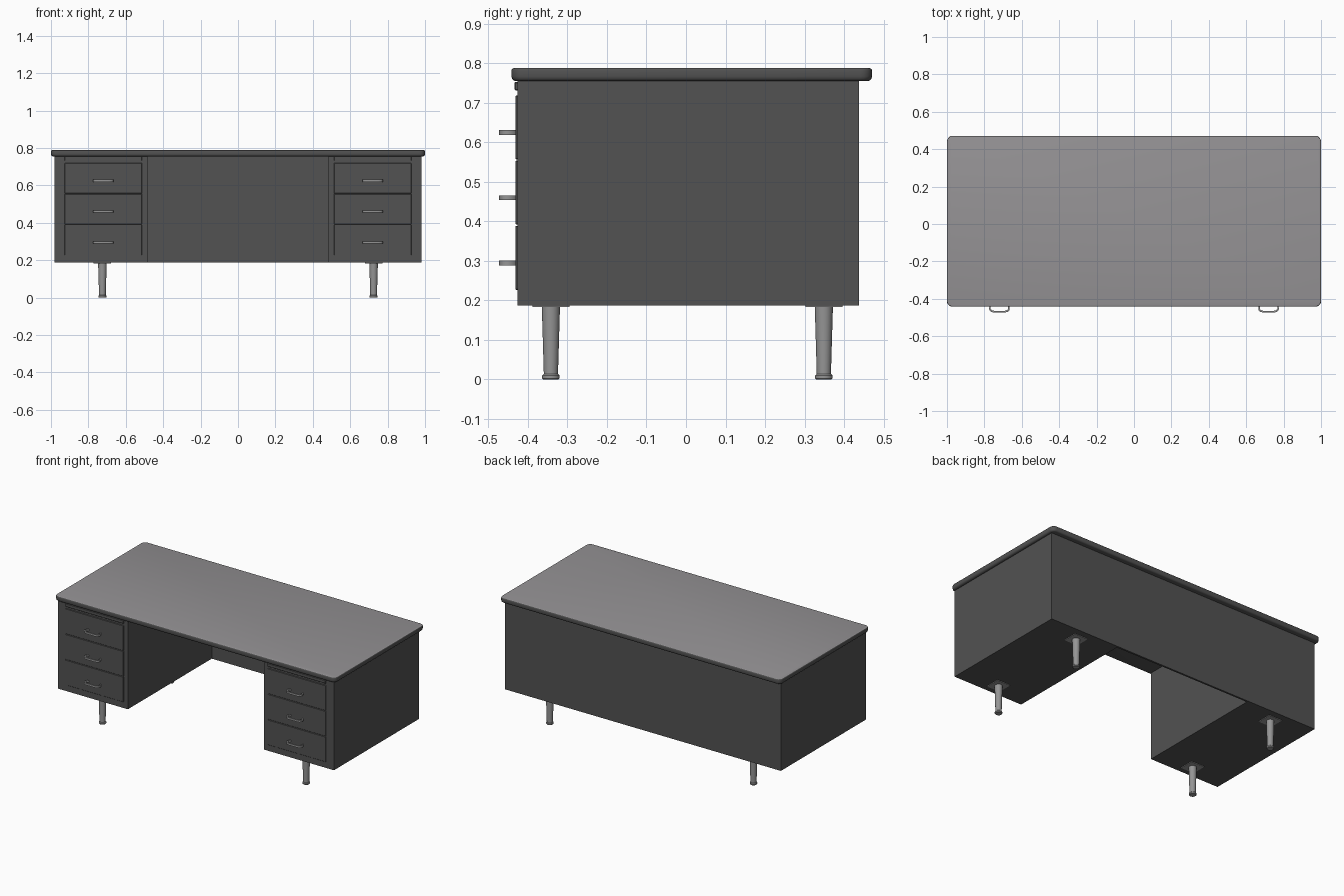
import bpy, bmesh, math

if "Cube" in bpy.data.objects:
    bpy.data.objects.remove(bpy.data.objects["Cube"])


def material(name, r, g, b):
    m = bpy.data.materials.new(name)
    m.diffuse_color = (r, g, b, 1)
    m.use_nodes = True
    m.node_tree.nodes["Principled BSDF"].inputs["Base Color"].default_value = m.diffuse_color
    return m


BODY = material("dark grey steel", 0.085, 0.085, 0.085)
TOP = material("grey laminate", 0.30, 0.29, 0.30)
METAL = material("brushed metal", 0.30, 0.30, 0.30)


def finish(name, bm, *mats):
    bmesh.ops.recalc_face_normals(bm, faces=bm.faces)
    me = bpy.data.meshes.new(name)
    bm.to_mesh(me)
    bm.free()
    ob = bpy.data.objects.new(name, me)
    bpy.context.collection.objects.link(ob)
    for m in mats:
        me.materials.append(m)
    return ob


def box_bm(x0, x1, y0, y1, z0, z1):
    bm = bmesh.new()
    bmesh.ops.create_cube(bm, size=1)
    for v in bm.verts:
        v.co = ((x0, x1)[v.co.x > 0], (y0, y1)[v.co.y > 0], (z0, z1)[v.co.z > 0])
    return bm


def box(name, mat, *dims, bevel=0):
    bm = box_bm(*dims)
    if bevel:
        bmesh.ops.bevel(bm, geom=bm.edges[:], offset=bevel, segments=1, affect='EDGES')
    return finish(name, bm, mat)


def smooth(ob):
    bpy.ops.object.select_all(action='DESELECT')
    ob.select_set(True)
    bpy.context.view_layer.objects.active = ob
    bpy.ops.object.shade_smooth_by_angle(angle=math.radians(40))


def lathe(name, mat, x, y, profile, n=24):
    bm = bmesh.new()
    rings = [[bm.verts.new((x + r * math.cos(2 * math.pi * i / n),
                            y + r * math.sin(2 * math.pi * i / n), z)) for i in range(n)]
             for r, z in profile]
    for a, b in zip(rings, rings[1:]):
        for i in range(n):
            bm.faces.new((a[i], a[(i + 1) % n], b[(i + 1) % n], b[i]))
    bm.faces.new(rings[0])
    bm.faces.new(rings[-1])
    smooth(finish(name, bm, mat))


def handle(name, x, z):
    # Bowed pull: a flat band following a rounded U outline
    half = [(0.044, 0.0), (0.052, 0.008), (0.055, 0.020), (0.053, 0.032),
            (0.045, 0.040), (0.030, 0.043)]
    outer = half + [(-a, b) for a, b in reversed(half)]
    inner = [(a * 0.86, b * 0.80) for a, b in outer]
    bm = bmesh.new()
    layers = [[[bm.verts.new((x + a, -0.430 - b, z + dz)) for a, b in ring]
               for ring in (outer, inner)] for dz in (-0.006, 0.006)]
    (o0, i0), (o1, i1) = layers
    for k in range(len(outer) - 1):
        for p, q in ((o0, o1), (i0, i1), (o0, i0), (o1, i1)):
            bm.faces.new((p[k], p[k + 1], q[k + 1], q[k]))
    for k in (0, -1):
        bm.faces.new((o0[k], o1[k], i1[k], i0[k]))
    smooth(finish(name, bm, METAL))


# Desk top: rounded corners, softened rim, lighter upper surface
bm = box_bm(-1, 1, -0.442, 0.471, 0.755, 0.788)
upright = [e for e in bm.edges if abs(e.verts[0].co.z - e.verts[1].co.z) > 0.01]
bmesh.ops.bevel(bm, geom=upright, offset=0.03, segments=5, profile=0.5, affect='EDGES')
for level, off in ((0.788, 0.006), (0.755, 0.012)):
    rim = [e for e in bm.edges if all(abs(v.co.z - level) < 1e-4 for v in e.verts)]
    bmesh.ops.bevel(bm, geom=rim, offset=off, segments=3, profile=0.5, affect='EDGES')
bm.normal_update()
for f in bm.faces:
    f.material_index = 1 if f.normal.z > 0.95 else 0
smooth(finish("desk_top", bm, BODY, TOP))

# Back panel closing the knee space
box("back_panel", BODY, -0.49, 0.49, 0.426, 0.438, 0.187, 0.757)

for side, s in (("left", -1), ("right", 1)):
    # Pedestal
    xs = sorted((s * 0.485, s * 0.982))
    box(side + "_pedestal", BODY, *xs, -0.427, 0.438, 0.187, 0.757)
    # Pull-out board above the drawers
    cx = s * 0.72
    box(side + "_pullout_board", BODY, cx - 0.207, cx + 0.207, -0.434, -0.42, 0.732, 0.753,
        bevel=0.002)
    # Drawer fronts with handles
    for i in range(3):
        z = 0.638 - i * 0.165
        box(f"{side}_drawer_{i + 1}", BODY, cx - 0.207, cx + 0.207, -0.432, -0.42,
            z - 0.081, z + 0.081, bevel=0.002)
        handle(f"{side}_drawer_handle_{i + 1}", cx, z - 0.013)
    # Tapered legs with foot rings and mounting plates
    for end, y in (("front", -0.342), ("back", 0.349)):
        lx = s * 0.725
        lathe(f"{side}_{end}_leg", METAL, lx, y,
              [(0.019, 0), (0.022, 0.003), (0.022, 0.010), (0.018, 0.014),
               (0.018, 0.016), (0.023, 0.185)])
        box(f"{side}_{end}_leg_plate", METAL, lx - 0.047, lx + 0.047, y - 0.047, y + 0.047,
            0.183, 0.188)
